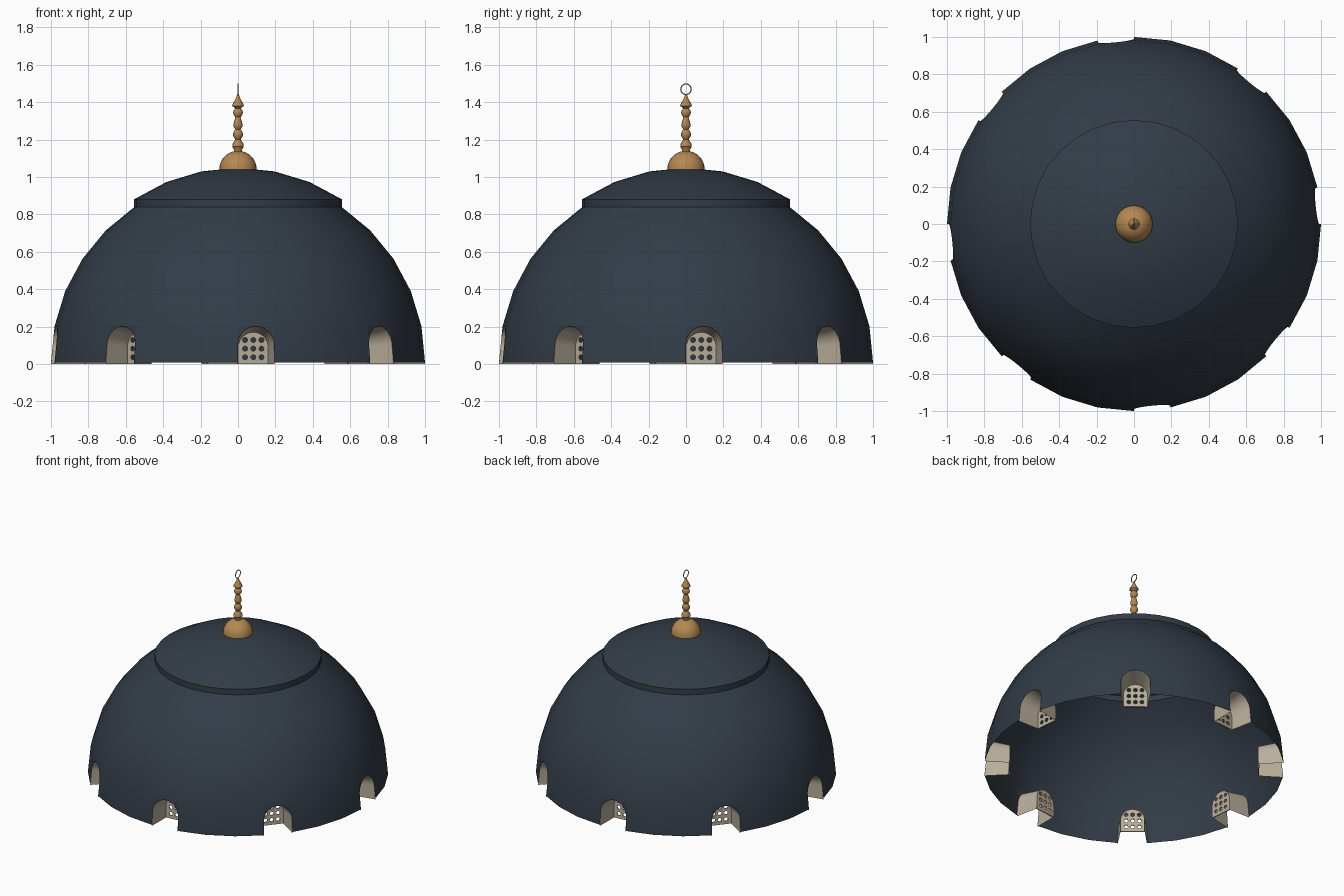
import bpy, bmesh, math
from mathutils import Matrix, Vector

if "Cube" in bpy.data.objects:
    bpy.data.objects.remove(bpy.data.objects["Cube"])

def material(name, rgb):
    m = bpy.data.materials.new(name)
    m.diffuse_color = (*rgb, 1)
    m.use_nodes = True
    m.node_tree.nodes["Principled BSDF"].inputs["Base Color"].default_value = m.diffuse_color
    return m

SLATE = material("dark_slate", (0.032, 0.045, 0.063))
GOLD = material("aged_gold", (0.46, 0.25, 0.085))
STONE = material("pale_stone", (0.48, 0.42, 0.32))

def link(name, mesh, mat, angle=35):
    ob = bpy.data.objects.new(name, mesh)
    bpy.context.collection.objects.link(ob)
    if not mesh.materials:
        mesh.materials.append(mat)
    if angle:
        bpy.ops.object.select_all(action='DESELECT')
        ob.select_set(True)
        bpy.context.view_layer.objects.active = ob
        bpy.ops.object.shade_smooth_by_angle(angle=math.radians(angle))
    return ob

def finish(name, bm, mat, angle=35):
    bmesh.ops.remove_doubles(bm, verts=bm.verts, dist=0.0002)
    me = bpy.data.meshes.new(name)
    bm.to_mesh(me)
    bm.free()
    return link(name, me, mat, angle)

def ring_point(r, z, i, n):
    a = 2 * math.pi * i / n
    return Vector((r * math.cos(a), r * math.sin(a), z))

def lathe(bm, profile, n, skip=lambda i, j: False):
    for j in range(len(profile) - 1):
        (r0, z0), (r1, z1) = profile[j], profile[j + 1]
        for i in range(n):
            if skip(i, j):
                continue
            pts = [ring_point(r0, z0, i, n), ring_point(r0, z0, i + 1, n)]
            pts += [ring_point(r1, z1, i + 1, n), ring_point(r1, z1, i, n)] if r1 > 0 else [Vector((0, 0, z1))]
            bm.faces.new([bm.verts.new(p) for p in pts])

SEG, Z0, STEP, DEPTH = 32, 0.007, 0.042, 0.165
def sphere(k):
    a = math.radians(11.25 * k)
    return math.cos(a), math.sin(a) + Z0

# dome profile: hemisphere with a raised cap
profile = [sphere(k) for k in range(6)]
profile += [(r, z + STEP) for r, z in (sphere(k) for k in range(5, 8))] + [(0, 1 + Z0 + STEP)]

# unit arch from lower left over the top to lower right
ARCH = [(0.5 - 0.5 * math.cos(math.pi * k / 16), 0.5 + 0.5 * math.sin(math.pi * k / 16)) for k in range(17)]

def cell(i, u, v):
    (r0, z0), (r1, z1) = profile[0], profile[1]
    low = ring_point(r0, z0, i, SEG).lerp(ring_point(r0, z0, i + 1, SEG), u)
    top = ring_point(r1, z1, i, SEG).lerp(ring_point(r1, z1, i + 1, SEG), u)
    return low.lerp(top, v)

dome = bmesh.new()
lathe(dome, profile, SEG, lambda i, j: j == 0 and i % 4 == 0)
# corners above each arched opening
for i in range(0, SEG, 4):
    for k in range(16):
        corner = (0, 1) if k < 8 else (1, 1)
        dome.faces.new([dome.verts.new(cell(i, *p)) for p in (ARCH[k], ARCH[k + 1], corner)])
finish("dome_shell", dome, SLATE)

# pierced window panel, made once from a filled outline with holes
W, H = 0.08, 0.17
outline = [(-W, 0)] + [((u * 2 - 1) * W, H - W + (v * 2 - 1) * W) for u, v in ARCH] + [(W, 0)]
loops = [outline]
for cx in (-0.044, 0, 0.044):
    for cy in (0.036, 0.082, 0.128):
        loops.append([(cx + 0.014 * math.cos(math.pi * k / 4), cy + 0.014 * math.sin(math.pi * k / 4)) for k in range(8)])
curve = bpy.data.curves.new("lattice_outline", 'CURVE')
curve.dimensions = '2D'
curve.fill_mode = 'BOTH'
curve.extrude = 0.004
for loop in loops:
    s = curve.splines.new('POLY')
    s.points.add(len(loop) - 1)
    for p, (x, y) in zip(s.points, loop):
        p.co = (x, y, 0, 1)
    s.use_cyclic_u = True
helper = bpy.data.objects.new("lattice_helper", curve)
bpy.context.collection.objects.link(helper)
bpy.context.view_layer.update()
lattice = bpy.data.meshes.new_from_object(helper.evaluated_get(bpy.context.evaluated_depsgraph_get()))
bpy.data.objects.remove(helper)
lattice.materials.clear()

# eight windows: tapered reveal and lattice
up = Vector((0, 0, 1))
for i in range(0, SEG, 4):
    a = 2 * math.pi * (i + 0.5) / SEG
    out = Vector((math.cos(a), math.sin(a), 0))
    tan = up.cross(out)
    base = out * (math.cos(math.pi / SEG) - DEPTH)
    outer = [cell(i, *p) for p in ARCH]
    foot_l, foot_r = cell(i, 0, 0), cell(i, 1, 0)
    foot_l.z = foot_r.z = 0
    outer = [foot_l] + outer + [foot_r]
    inner = [base + tan * x + up * y for x, y in outline]
    bm = bmesh.new()
    for k in range(len(outer) - 1):
        bm.faces.new([bm.verts.new(p) for p in (outer[k], outer[k + 1], inner[k + 1], inner[k])])
    finish("window_reveal_%d" % (i // 4 + 1), bm, STONE)
    ob = link("window_lattice_%d" % (i // 4 + 1), lattice, STONE, 0)
    ob.matrix_world = Matrix.Translation(base) @ Matrix((tan, up, out)).transposed().to_4x4()

# finial base: half ball
bm = bmesh.new()
lathe(bm, [(0.1 * math.cos(math.pi * k / 16), 1.04 + 0.1 * math.sin(math.pi * k / 16)) for k in range(8)] + [(0, 1.14)], 24)
finish("finial_base", bm, GOLD)

# turned spindle
bm = bmesh.new()
lathe(bm, [(0.022, 1.13), (0.022, 1.148), (0.031, 1.162), (0.029, 1.178), (0.014, 1.2),
           (0.025, 1.217), (0.027, 1.23), (0.022, 1.243), (0.014, 1.255), (0.024, 1.27),
           (0.024, 1.285), (0.014, 1.32), (0.024, 1.333), (0.026, 1.347), (0.022, 1.358),
           (0.015, 1.367), (0.031, 1.38), (0.029, 1.388), (0.012, 1.42), (0.004, 1.442), (0, 1.443)], 12)
finish("finial_spindle", bm, GOLD)

# thin ring at the tip
bpy.ops.mesh.primitive_torus_add(major_radius=0.028, minor_radius=0.003, major_segments=24, minor_segments=6,
                                 location=(0, 0, 1.469), rotation=(0, math.pi / 2, 0))
ring = bpy.context.object
ring.name = "finial_ring"
ring.data.materials.append(GOLD)
bpy.ops.object.shade_smooth_by_angle(angle=math.radians(60))
